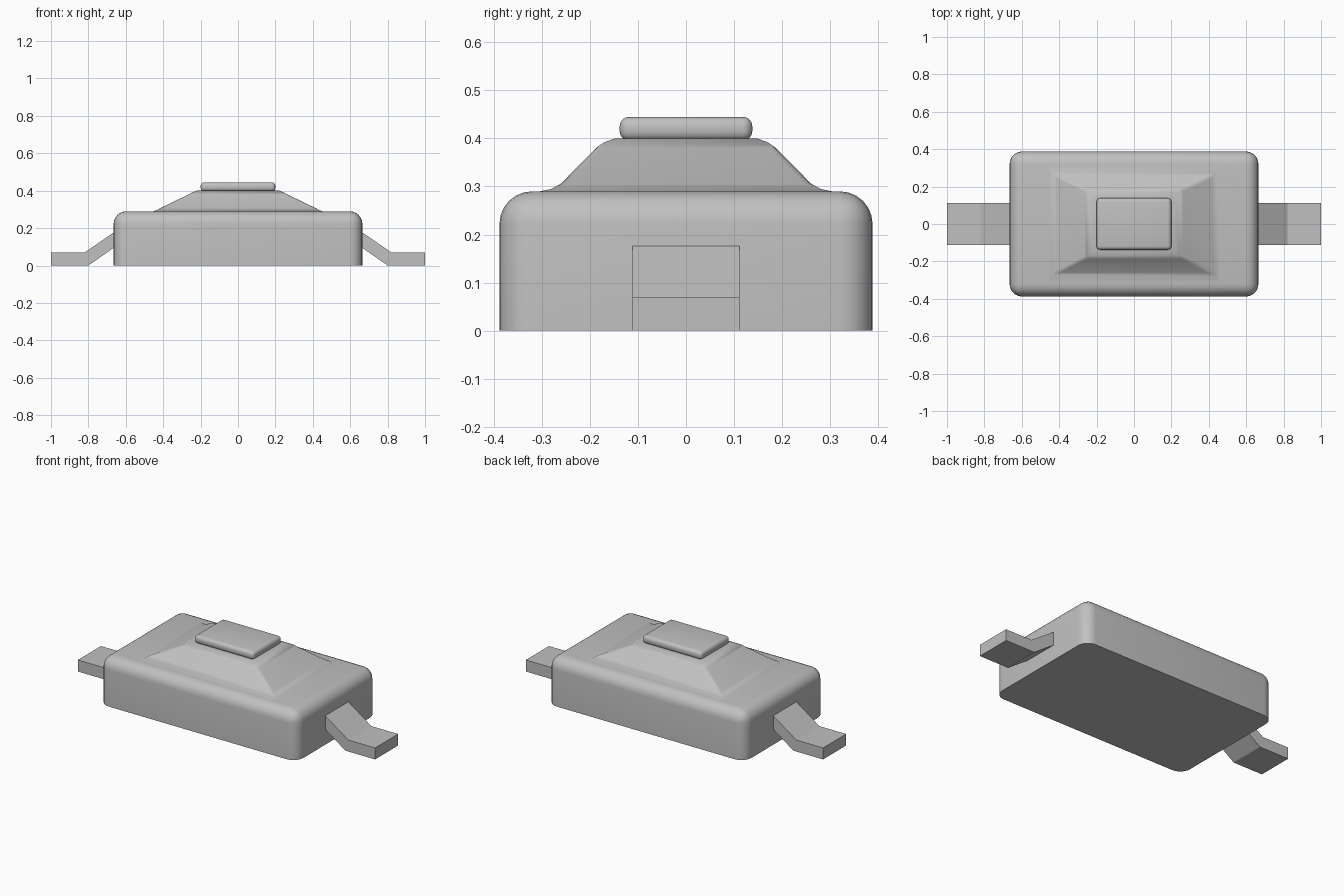
import bpy, bmesh, math

cube = bpy.data.objects.get("Cube")
if cube:
    bpy.data.objects.remove(cube, do_unlink=True)

GREY = (0.53, 0.53, 0.53, 1)
grey = bpy.data.materials.new("plain_grey")
grey.use_nodes = True
grey.diffuse_color = GREY
grey.node_tree.nodes["Principled BSDF"].inputs["Base Color"].default_value = GREY


def finish(name, bm, angle=35):
    """Turn a bmesh into a named, smooth-shaded object."""
    bmesh.ops.recalc_face_normals(bm, faces=bm.faces)
    mesh = bpy.data.meshes.new(name)
    bm.to_mesh(mesh)
    bm.free()
    mesh.materials.append(grey)
    ob = bpy.data.objects.new(name, mesh)
    bpy.context.collection.objects.link(ob)
    bpy.ops.object.select_all(action="DESELECT")
    ob.select_set(True)
    bpy.context.view_layer.objects.active = ob
    bpy.ops.object.shade_smooth_by_angle(angle=math.radians(angle))
    return ob


def rounded_block(name, half_x, half_y, z0, z1, radius, segments):
    """Box with every edge rounded except those of its flat bottom."""
    bm = bmesh.new()
    bmesh.ops.create_cube(bm, size=1)
    for v in bm.verts:
        v.co.x *= 2 * half_x
        v.co.y *= 2 * half_y
        v.co.z = z1 if v.co.z > 0 else z0
    edges = [e for e in bm.edges if max(v.co.z for v in e.verts) > z0]
    bmesh.ops.bevel(bm, geom=edges, offset=radius, segments=segments,
                    profile=0.5, affect="EDGES")
    return finish(name, bm)


def pedestal(name, rings):
    """Loft rectangles (half x, half y, z) into a flared pyramid stump."""
    bm = bmesh.new()
    loops = [[bm.verts.new((sx * x, sy * y, z))
              for sx, sy in ((-1, -1), (1, -1), (1, 1), (-1, 1))]
             for x, y, z in rings]
    for low, high in zip(loops, loops[1:]):
        for i in range(4):
            j = (i + 1) % 4
            bm.faces.new((low[i], low[j], high[j], high[i]))
    bm.faces.new(loops[-1])
    bm.faces.new(loops[0][::-1])
    # soften the four sloping corner ridges
    ridges = [e for e in bm.edges
              if abs(e.verts[0].co.z - e.verts[1].co.z) > 0.03]
    bmesh.ops.bevel(bm, geom=ridges, offset=0.012, segments=3,
                    profile=0.5, affect="EDGES")
    return finish(name, bm, 40)


def lead(name, side, profile, half_y):
    """Bent metal strip extruded across y."""
    bm = bmesh.new()
    face = bm.faces.new([bm.verts.new((side * x, -half_y, z)) for x, z in profile])
    out = bmesh.ops.extrude_face_region(bm, geom=[face])
    for v in out["geom"]:
        if isinstance(v, bmesh.types.BMVert):
            v.co.y = half_y
    return finish(name, bm, 20)


# Case, raised dome and press button
rounded_block("case_body", 0.665, 0.388, 0, 0.29, 0.068, 6)
pedestal("raised_pedestal", [
    (0.455, 0.305, 0.285), (0.452, 0.303, 0.29), (0.437, 0.28, 0.295),
    (0.417, 0.26, 0.306), (0.262, 0.186, 0.381), (0.242, 0.17, 0.392),
    (0.222, 0.148, 0.4)])
rounded_block("press_button", 0.2, 0.138, 0.395, 0.445, 0.02, 4)

# Bent leads on both ends
LEAD = [(1, 0), (1, 0.07), (0.82, 0.07), (0.645, 0.19), (0.645, 0.108), (0.8, 0)]
for name, side in (("left_lead", 1), ("right_lead", -1)):
    lead(name, side, LEAD, 0.111)
